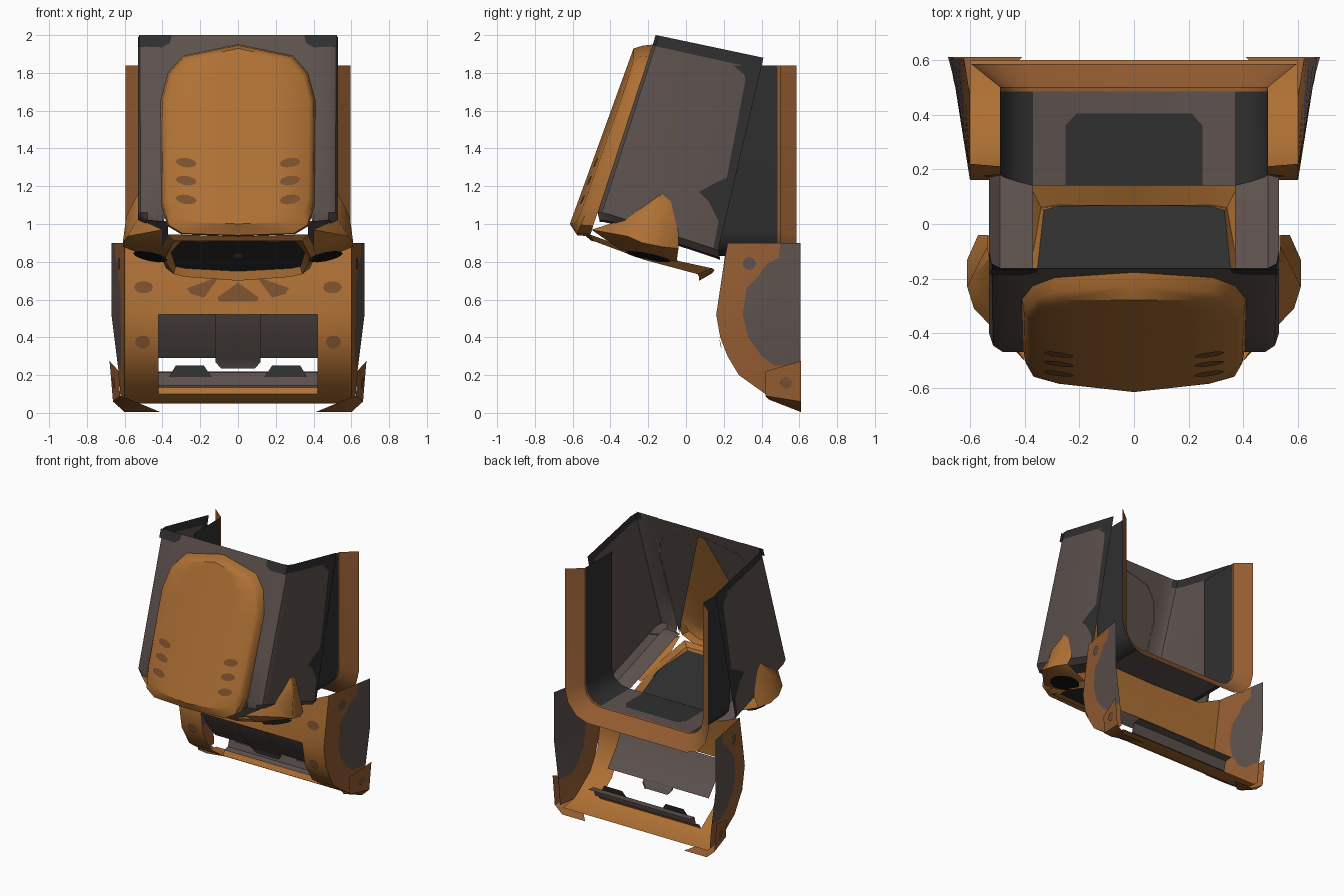
import bpy, bmesh, math

if "Cube" in bpy.data.objects:
    bpy.data.objects.remove(bpy.data.objects["Cube"])

COLOURS = {"orange": (0.43, 0.165, 0.035), "brown": (0.20, 0.08, 0.028),
           "warm_grey": (0.11, 0.083, 0.075), "charcoal": (0.029, 0.029, 0.029),
           "black": (0.008, 0.008, 0.008), "rust_orange": (0.30, 0.11, 0.032)}
MATS = []
for n, c in COLOURS.items():
    m = bpy.data.materials.new(n)
    m.diffuse_color = (*c, 1)
    m.use_nodes = True
    m.node_tree.nodes["Principled BSDF"].inputs["Base Color"].default_value = m.diffuse_color
    MATS.append(m)
ORANGE, BROWN, GREY, DARK, BLACK, RUST = range(6)


def build(name, verts, faces, mats, mirror=True, smooth=35):
    bm = bmesh.new()
    vs = [bm.verts.new(v) for v in verts]
    for f, k in zip(faces, mats):
        bm.faces.new([vs[i] for i in f]).material_index = k
    bmesh.ops.remove_doubles(bm, verts=bm.verts, dist=0.0005)
    bmesh.ops.recalc_face_normals(bm, faces=bm.faces)
    me = bpy.data.meshes.new(name)
    bm.to_mesh(me)
    bm.free()
    for m in MATS:
        me.materials.append(m)
    me.shade_smooth()
    me.set_sharp_from_angle(angle=math.radians(smooth))
    ob = bpy.data.objects.new(name, me)
    bpy.context.collection.objects.link(ob)
    if mirror:
        mod = ob.modifiers.new("mirror", 'MIRROR')
        mod.use_clip = True
    return ob


def grid(name, rows, rule, mirror=True, smooth=35):
    """Sheet through rows of points; rule(i, j) gives the colour or None for a hole."""
    w = len(rows[0])
    faces, mats = [], []
    for i in range(len(rows) - 1):
        for j in range(w - 1):
            k = rule(i, j)
            if k is not None:
                faces.append((i*w + j, i*w + j + 1, (i+1)*w + j + 1, (i+1)*w + j))
                mats.append(k)
    return build(name, [p for r in rows for p in r], faces, mats, mirror, smooth)


def plate(name, pts, k, mirror=True):
    return build(name, pts, [range(len(pts))], [k], mirror)


def oval(cx, cz, rx, rz, n=10):
    return [(cx + rx*math.cos(2*math.pi*i/n), cz + rz*math.sin(2*math.pi*i/n)) for i in range(n)]


def interp(table, z):
    for (z0, a), (z1, b) in zip(table, table[1:]):
        if z0 >= z >= z1:
            return a + (b - a)*(z0 - z)/(z0 - z1)
    return table[0][1] if z > table[0][0] else table[-1][1]


def lerp(a, b, t):
    return tuple(p + (q - p)*t for p, q in zip(a, b))


def plane_y(z):
    """Leaning front plane of the hood."""
    return -.16 - .33*(2 - z)


# --- Hood shell: leaning U-shaped wall with an inward lip at the bottom
top = [(.40, -.16, 2.0), (.49, -.16, 2.0), (.52, -.145, 1.997), (.53, -.10, 1.988), (.53, .34, 1.895), (.53, .41, 1.88)]
bot = [(.40, -.468, 1.06), (.48, -.468, 1.06), (.515, -.445, 1.06), (.53, -.40, 1.05), (.53, .145, .87), (.53, .17, .86)]
rows = [[lerp(a, b, t) for a, b in zip(bot, top)] for t in (0, .3, .6, .84, .94, 1)]
rows.insert(0, [(min(x, .49), y + .01, z - .04) for x, y, z in bot])
rows.insert(0, [(.37, y + .01, z - .05) for x, y, z in bot])


def shell_colour(i, j):
    if i == 6 and j > 0 or j == 4 and i > 1 or i == 5 and j == 4:
        return DARK
    return GREY


grid("hood_shell", rows, shell_colour)
# Front infill behind the panel: triangles leaving an open wedge in the middle
plate("hood_front_infill", [(0, plane_y(2.0), 2.0), (.40, plane_y(2.0), 2.0), (.40, plane_y(1.0), 1.0)], GREY)
plate("hood_top_strip", [(0, -.161, 2.0), (.20, -.161, 2.0), (.20, plane_y(1.9), 1.9), (0, plane_y(1.94), 1.94)], GREY)
plate("hood_front_corner", [(x, plane_y(z) - .004, z) for x, z in
                            ((.35, 2.0), (.525, 2.0), (.525, 1.94), (.40, 1.935), (.36, 1.96))], DARK)
plate("hood_shell_corner_patch", [(.532, .335, 1.84), (.532, .25, 1.84), (.532, .31, 1.79), (.532, .325, 1.68)], DARK)
plate("hood_shell_notch", [(.533, .23, 1.25), (.533, .16, 1.22), (.533, .07, 1.17), (.533, .12, 1.12), (.533, .18, 1.0)], DARK)


# --- Hood front panel: raised, with a soft centre ridge
def panel_y(x, z):
    return plane_y(z) - (.085 + .04*(1 - abs(x)/.4))*(.75 + .25*(1.95 - z)/.95)


outline = [(0, 1.95), (.29, 1.89), (.37, 1.80), (.41, 1.65), (.405, 1.10), (.375, .99), (.30, .945), (0, .935)]
rows = []
for x, z in outline:
    zf = 1.44 + (z - 1.44)*(.96 if z > 1.44 else .87)
    fwd = .05 if z < 1 else 0
    xs = [x*.92, x*.5, 0]
    rows.append([(x, plane_y(z) + .002, z), (x*.98, plane_y(z) - .05 - fwd*.3, 1.44 + (z - 1.44)*.99)]
                + [(a, panel_y(a, zf), zf) for a in xs])
grid("hood_panel", rows, lambda i, j: ORANGE, smooth=40)
for i, z in enumerate((1.13, 1.23, 1.325)):
    pts = oval(.275, z, .055, .025)
    plate("hood_vent_%d" % i, [(x, panel_y(x, b + .12*(x - .275)) - .006, b + .12*(x - .275)) for x, b in pts], BROWN)

# --- Grille under the hood: orange ring around a dark plate
outer = [(0, -.53, .935), (.37, -.51, .945), (.42, -.25, .85), (.38, .14, .765), (.30, .15, .755), (0, .14, .74)]
mid = [(0, -.50, .91), (.34, -.49, .91), (.39, -.22, .81), (.34, .06, .735), (.28, .07, .72), (0, .07, .70)]
inner = [(0, -.46, .905), (.30, -.45, .91), (.355, -.18, .85), (.33, .05, .775), (.28, .065, .765), (0, .07, .75)]
grid("grille_frame", [outer, mid, inner], lambda i, j: ORANGE)
plate("grille_plate", inner + [(-x, y, z) for x, y, z in inner[-2:0:-1]], DARK, False)
plate("grille_centre_dot", [(x, (z - .84)*-3.2 - .205, z - .008) for x, z in oval(0, .84, .03, .018, 6)], GREY, False)

# --- Lamp pods on the lower corners of the hood
F, O1, T, O2, K = (.40, -.50, .97), (.53, -.31, 1.03), (.53, -.13, 1.16), (.535, -.08, 1.12), (.535, -.04, .95)
P1, P2, P3, P4 = (.585, -.31, .935), (.61, -.23, .90), (.61, -.13, .88), (.57, -.04, .87)
Q, G, R = (.41, -.05, .80), (.40, -.35, .865), (.592, -.19, 1.04)
build("lamp_pod", [F, O1, T, O2, K, P1, P2, P3, P4, Q, G, R],
      [(0, 1, 5), (1, 11, 6, 5), (1, 2, 11), (2, 3, 11), (3, 7, 6, 11), (3, 4, 8, 7), (0, 5, 10), (5, 6, 10), (6, 7, 9, 10), (7, 8, 9)],
      [ORANGE]*10)
plate("lamp_lens", [(x, y, .828 + .2*(x - .47) - .2*(y + .2)) for x, y in oval(.465, -.2, .09, .12, 12)], BLACK)

# --- Rear U-shaped cradle with a flared rim
path = [(0, .83), (.37, .83), (.43, .85), (.475, .90), (.49, .97), (.49, 1.84)]
flare = [(0, .73), (.41, .73), (.50, .76), (.57, .84), (.595, .94), (.595, 1.84)]
fy = [.14, .14, .155, .17, .18, .18]
grid("cradle", [[(x, y, z) for (x, z), y in zip(path, fy)],
                [(x, .485, z) for x, z in path],
                [(x, .50, z) for x, z in path],
                [(x, .585, z) for x, z in flare]],
     lambda i, j: RUST if i > 0 else (GREY if j == 0 else DARK), smooth=40)
plate("cradle_floor_patch", [(-.25, .14, .834), (.25, .14, .834), (.25, .36, .834), (.21, .405, .834), (-.21, .405, .834), (-.25, .36, .834)], DARK, False)

# --- Bumper: curved front with a wide window and a bottom lip
prof = [(.9, .22), (.72, .19), (.52, .16), (.35, .19), (.2, .28), (.1, .42), (.07, .47)]
rows = [[(x, y, z) for x in (0, .42, .6)] for z, y in prof]
rows[0][:2] = [(0, .205, .81), (.42, .205, .82)]
rows.append([(x, .60, .05) for x in (0, .42, .6)])
grid("bumper_front", rows, lambda i, j: None if j == 0 and 2 <= i <= 4 else ORANGE, smooth=40)


def on_bumper(pts):
    return [(x, interp(prof, z) - .006, z) for x, z in pts]


plate("bumper_mark_upper", on_bumper(oval(.5, .665, .05, .033)), BROWN)
plate("bumper_mark_lower", on_bumper(oval(.505, .375, .04, .035)), BROWN)
plate("bumper_mark_side", on_bumper([(.10, .72), (.16, .70), (.27, .66), (.25, .63), (.18, .61)]), BROWN)
plate("bumper_mark_centre", on_bumper([(0, .69), (.11, .61), (.10, .59), (-.10, .59), (-.11, .61)]), BROWN, False)

# --- Bumper sides: rust front border, grey rear area
border = [(.9, .50), (.82, .49), (.79, .43), (.72, .38), (.66, .32), (.52, .30), (.4, .33), (.3, .40), (.25, .47), (.07, .55)]
back_x = [(.9, .67), (.52, .67), (.2, .63), (.05, .62)]
rows = []
for z in (.9, .82, .79, .72, .66, .52, .4, .3, .25, .2, .1, .07):
    yf, yb, xb = interp(prof, z), interp(border, z), interp(back_x, z)
    rows.append([(.6, yf, z), (.6 + (xb - .6)*(yb - yf)/(.605 - yf), yb, z), (xb, .605, z)])
grid("bumper_side", rows, lambda i, j: GREY if j == 1 and i < 8 else RUST)
plate("bumper_side_mark", [(.6 + .07*(y - .2)/.4 + .006, y, z) for y, z in oval(.335, .79, .035, .035)], GREY)

# --- Window inserts: sloping panel, centre block, lower strip
slope = [(.17, .52), (.23, .41), (.33, .29)]
grid("window_panel", [[(x, y, z) for x in (0, .42)] for y, z in slope], lambda i, j: GREY)
grid("window_centre_block", [[(0, y - .012, z), (w, y - .012, z), (w, y, z)] for w, y, z in
                             ((.12, .17, .52), (.12, .23, .41), (.12, .33, .29), (.12, .345, .27), (.09, .36, .235))],
     lambda i, j: GREY)
grid("window_lower_strip", [[(x, y, z) for x in (0, .42)] for y, z in ((.42, .10), (.44, .135), (.48, .145), (.50, .215), (.56, .22))],
     lambda i, j: ORANGE if i == 0 else GREY)
plate("window_lower_insert", [(.14, .485, .19), (.365, .485, .19), (.33, .50, .25), (.18, .50, .25)], DARK)

# --- Lower corner brackets
build("corner_bracket",
      [(.63, .42, .22), (.68, .61, .275), (.662, .61, .06), (.625, .42, .09), (.60, .61, .004), (.41, .61, .004), (.57, .44, .07)],
      [(0, 1, 2, 3), (3, 2, 4, 6), (6, 4, 5)], [RUST]*3)
plate("corner_bracket_mark", [(.63 + .2*(y - .42) + .08*(z - .16) + .006, y, z) for y, z in oval(.53, .16, .032, .032)], BROWN)
